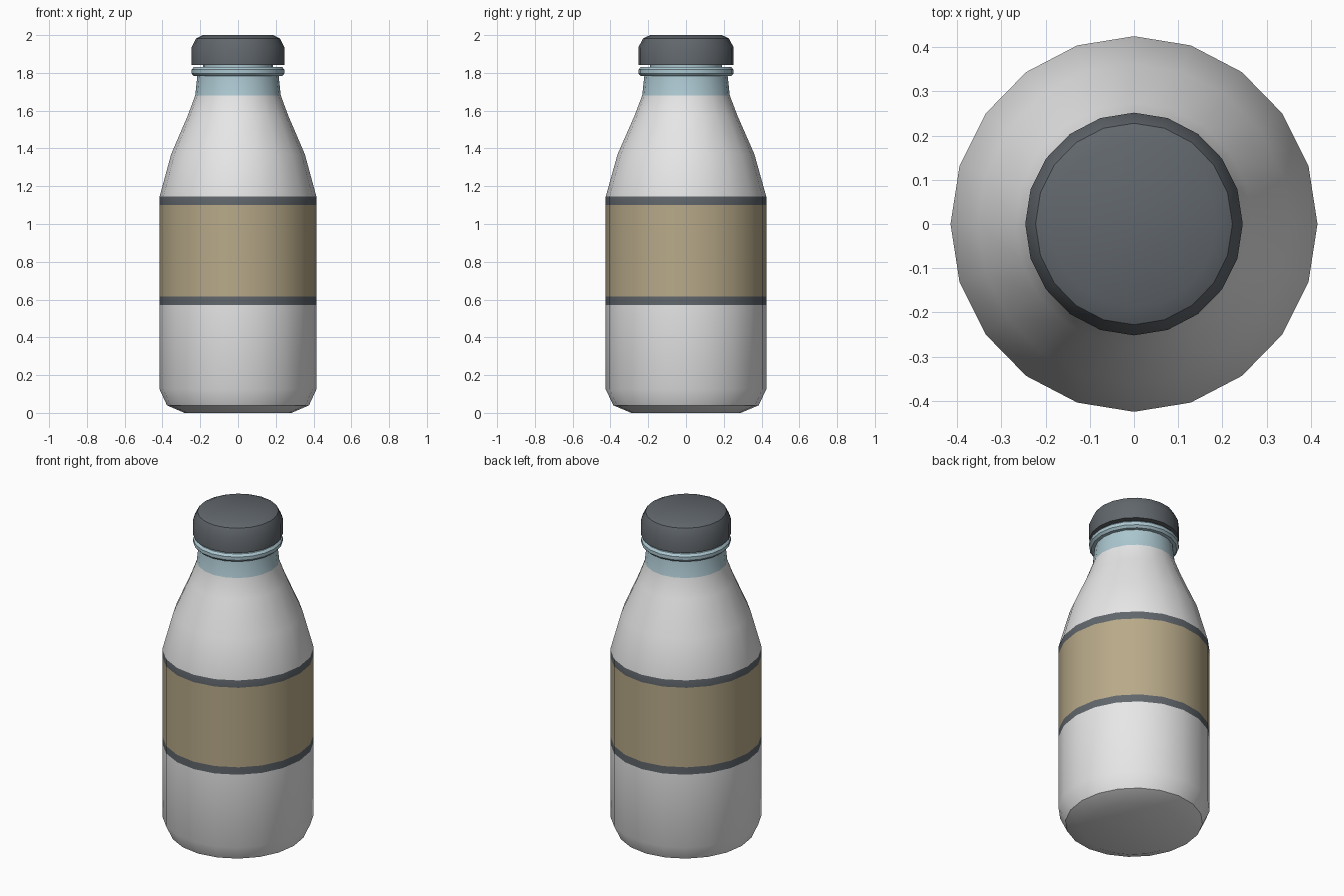
import bpy, bmesh
from math import sin, cos, pi, radians

if "Cube" in bpy.data.objects:
    bpy.data.objects.remove(bpy.data.objects["Cube"])

SIDES = 20
SQUASH = 0.977  # the bottle is slightly narrower in x than in y


def make_material(name, rgb):
    mat = bpy.data.materials.new(name)
    mat.use_nodes = True
    colour = (*rgb, 1.0)
    mat.diffuse_color = colour
    mat.node_tree.nodes["Principled BSDF"].inputs["Base Color"].default_value = colour
    return mat


white = make_material("milky white", (0.80, 0.80, 0.80))
tan = make_material("label tan", (0.48, 0.40, 0.25))
dark = make_material("dark slate", (0.12, 0.135, 0.15))
blue = make_material("pale blue", (0.41, 0.57, 0.63))


def lathe(name, profile, materials, pick=lambda z: 0):
    """Spin (radius, z) points round z, close both ends, colour faces by height."""
    bm = bmesh.new()
    rings = []
    for r, z in profile:
        angles = [2 * pi * i / SIDES for i in range(SIDES)]
        rings.append([bm.verts.new((SQUASH * r * cos(a), r * sin(a), z)) for a in angles])
    for low, high in zip(rings, rings[1:]):
        for i in range(SIDES):
            j = (i + 1) % SIDES
            bm.faces.new((low[i], low[j], high[j], high[i]))
    bm.faces.new(rings[0][::-1])
    bm.faces.new(rings[-1])
    for face in bm.faces:
        face.material_index = pick(face.calc_center_median().z)
    mesh = bpy.data.meshes.new(name)
    bm.to_mesh(mesh)
    bm.free()
    for mat in materials:
        mesh.materials.append(mat)
    obj = bpy.data.objects.new(name, mesh)
    bpy.context.collection.objects.link(obj)
    bpy.ops.object.select_all(action="DESELECT")
    obj.select_set(True)
    bpy.context.view_layer.objects.active = obj
    bpy.ops.object.shade_smooth_by_angle(angle=radians(30))
    return obj


# Bottle body with its label and the two label borders
def body_colour(z):
    if 0.615 < z < 1.10:
        return 1
    if 0.57 < z < 1.145:
        return 2
    return 3 if z > 1.68 else 0


lathe("bottle_body",
      [(0.29, 0), (0.385, 0.04), (0.425, 0.125), (0.425, 0.57), (0.425, 0.615),
       (0.425, 1.10), (0.425, 1.145), (0.362, 1.37), (0.274, 1.57),
       (0.232, 1.68), (0.22, 1.79)],
      [white, tan, dark, blue], body_colour)

# Collar ring below the cap
lathe("neck_ring",
      [(0.21, 1.782), (0.24, 1.784), (0.252, 1.797), (0.252, 1.817),
       (0.24, 1.83), (0.195, 1.832)], [blue])

# Short piece of neck between ring and cap
lathe("neck_top", [(0.19, 1.82), (0.19, 1.86)], [blue])

# Screw cap with bevelled crown
lathe("cap",
      [(0.252, 1.842), (0.252, 1.935), (0.228, 1.982), (0.19, 2.0)], [dark])
